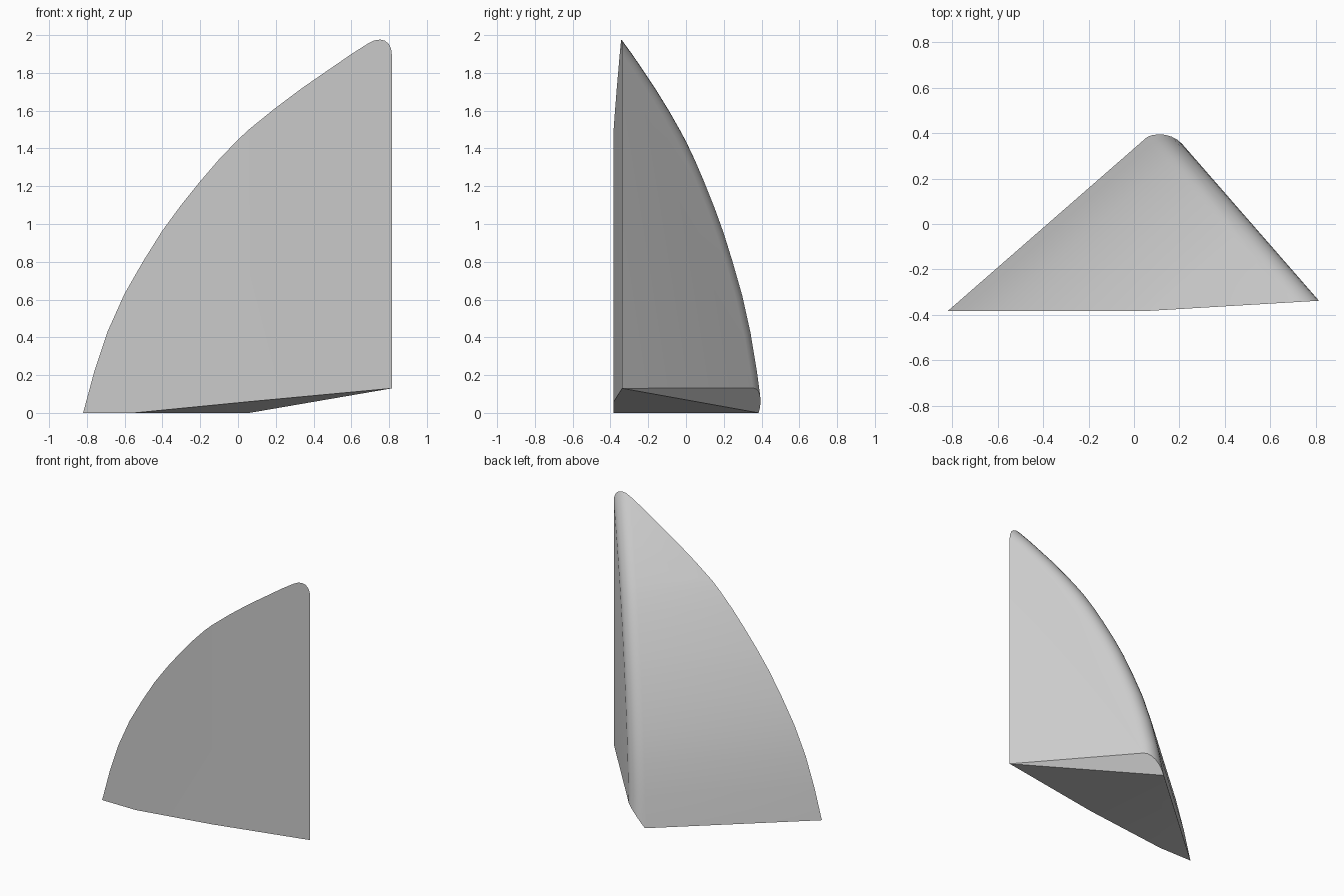
import bpy
import bmesh
import math
from mathutils import Vector

cube = bpy.data.objects.get("Cube")
if cube:
    bpy.data.objects.remove(cube)

# Key corners of the wedge
LEFT = Vector((-0.82, -0.383, 0))
FOLD = Vector((0.06, -0.383, 0))
BACK = Vector((0.06, 0.385, 0))
RIGHT = Vector((0.815, -0.338, 0.13))
NOTCH = Vector((0.23, 0.33, 0.13))
FOOT = Vector((-0.55, -0.383, 0))
UP = Vector((0, 0, 1))

# Extrusion runs along the back base edge; the curve rises across it
along = (BACK - LEFT).normalized()
across = along.cross(UP)
end = (RIGHT - LEFT).dot(along)

# Curved profile: distance across, height
profile = [(-0.07, -0.3), (0, 0), (0.039, 0.22), (0.085, 0.43), (0.144, 0.63),
           (0.21, 0.805), (0.276, 0.965), (0.341, 1.1), (0.407, 1.225),
           (0.472, 1.34), (0.538, 1.445), (0.577, 1.5), (0.66, 1.61),
           (0.75, 1.72), (0.91, 1.9), (1.05, 2.045), (1.35, 2.32)]
outline = profile + [(1.35, -0.3)]

bm = bmesh.new()
verts = [bm.verts.new(LEFT + across * s + UP * z - along * 1.5) for s, z in outline]
cap = bm.faces.new(verts)
moved = bmesh.ops.extrude_face_region(bm, geom=[cap], use_keep_orig=True)["geom"]
far = [v for v in moved if isinstance(v, bmesh.types.BMVert)]
bmesh.ops.translate(bm, verts=far, vec=along * (end + 1.5))
bmesh.ops.recalc_face_normals(bm, faces=bm.faces)

# Round the curved edge of the right side
far_set = set(far)
rim = []
for e in bm.edges:
    if all(v in far_set for v in e.verts):
        normals = [f.normal for f in e.link_faces]
        if any(n.dot(across) < -0.1 for n in normals):
            rim.append(e)
bmesh.ops.bevel(bm, geom=rim, offset=0.1, segments=6, profile=0.5, affect='EDGES')


def slice_off(point, normal):
    """Cut away everything on the normal's side and close the cut."""
    bmesh.ops.bisect_plane(bm, geom=bm.verts[:] + bm.edges[:] + bm.faces[:],
                           plane_co=point, plane_no=normal, clear_outer=True)
    rim_edges = [e for e in bm.edges if e.is_boundary]
    bmesh.ops.holes_fill(bm, edges=rim_edges, sides=0)


def plane_normal(a, b, c, toward):
    n = (b - a).cross(c - a).normalized()
    return n if n.dot(toward) > 0 else -n


# Two front planes, the flat base, the sloping base and the lower side chamfer
slice_off(FOLD, Vector((0, -1, 0)))
slice_off(FOLD, plane_normal(FOLD, FOLD + UP, RIGHT, Vector((0, -1, 0))))
slice_off(LEFT, -UP)
slice_off(RIGHT, plane_normal(FOOT, RIGHT, BACK, -UP))
slice_off(RIGHT, plane_normal(RIGHT, NOTCH, BACK, -UP))
bmesh.ops.remove_doubles(bm, verts=bm.verts, dist=0.0005)
bmesh.ops.recalc_face_normals(bm, faces=bm.faces)

mesh = bpy.data.meshes.new("curved_wedge")
bm.to_mesh(mesh)
bm.free()
wedge = bpy.data.objects.new("curved_wedge", mesh)
bpy.context.collection.objects.link(wedge)

# Plain grey
grey = bpy.data.materials.new("light_grey")
grey.use_nodes = True
colour = (0.6, 0.6, 0.6, 1)
grey.diffuse_color = colour
grey.node_tree.nodes["Principled BSDF"].inputs["Base Color"].default_value = colour
mesh.materials.append(grey)

bpy.ops.object.select_all(action='DESELECT')
wedge.select_set(True)
bpy.context.view_layer.objects.active = wedge
bpy.ops.object.shade_smooth_by_angle(angle=math.radians(30))
